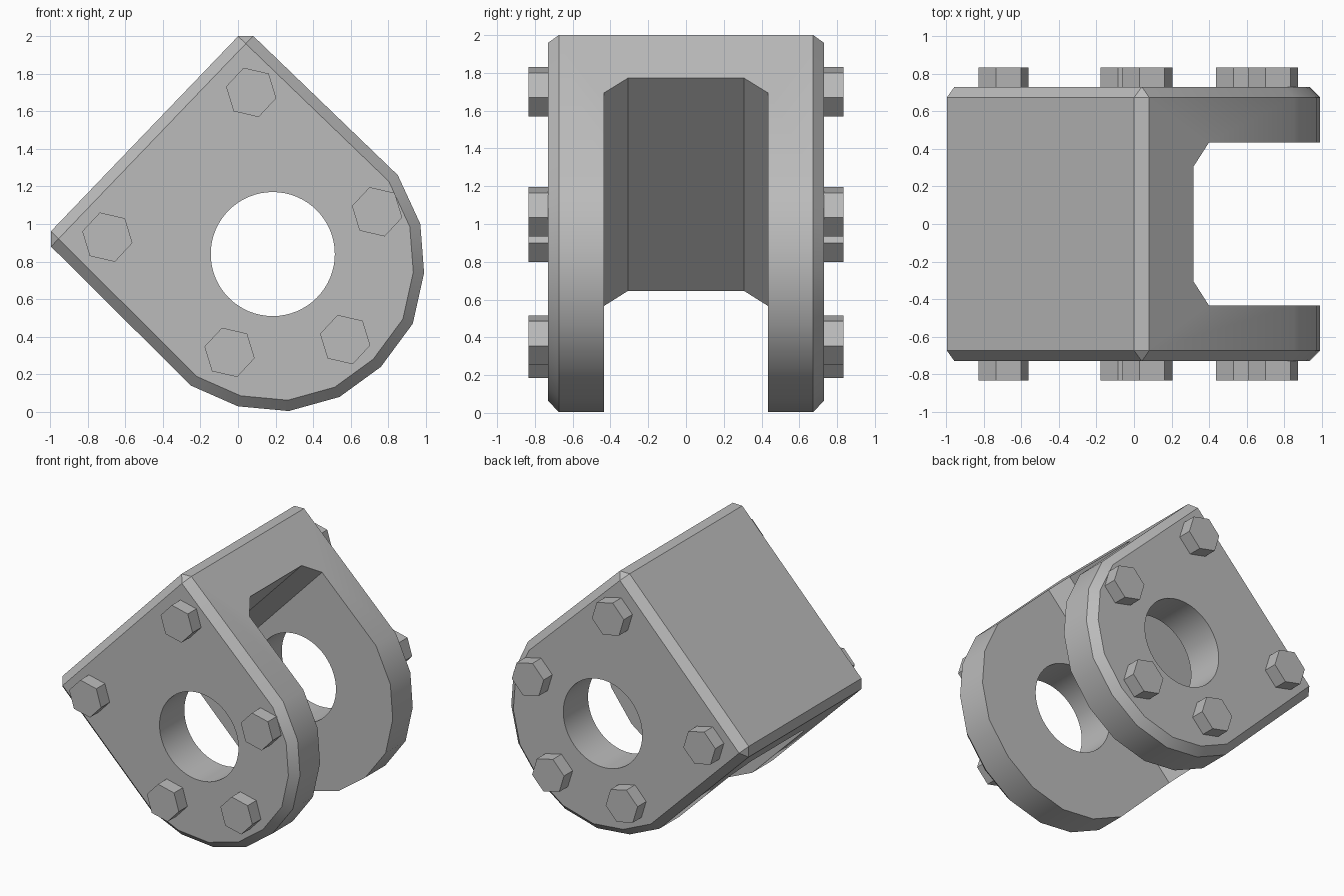
import bpy, bmesh
from math import radians, cos, sin, pi
from mathutils import Vector

cube = bpy.data.objects.get("Cube")
if cube:
    bpy.data.objects.remove(cube, do_unlink=True)

grey = bpy.data.materials.new("steel_grey")
grey.use_nodes = True
colour = (0.5, 0.5, 0.5, 1)
grey.diffuse_color = colour
grey.node_tree.nodes["Principled BSDF"].inputs["Base Color"].default_value = colour


def prism(name, points, sweep):
    """Closed solid: a flat outline swept along a vector."""
    bm = bmesh.new()
    base = bm.faces.new([bm.verts.new(p) for p in points])
    out = bmesh.ops.extrude_face_region(bm, geom=[base])
    moved = [v for v in out["geom"] if isinstance(v, bmesh.types.BMVert)]
    bmesh.ops.translate(bm, verts=moved, vec=sweep)
    bmesh.ops.recalc_face_normals(bm, faces=bm.faces)
    mesh = bpy.data.meshes.new(name)
    bm.to_mesh(mesh)
    bm.free()
    mesh.materials.append(grey)
    obj = bpy.data.objects.new(name, mesh)
    bpy.context.collection.objects.link(obj)
    return obj


def ring(x, z, y, radius, sides, start=0.0):
    """Regular polygon in an upright plane."""
    angles = [start + 2 * pi * i / sides for i in range(sides)]
    return [(x + radius * cos(a), y, z + radius * sin(a)) for a in angles]


def activate(obj):
    bpy.ops.object.select_all(action="DESELECT")
    obj.select_set(True)
    bpy.context.view_layer.objects.active = obj


def smooth(obj):
    activate(obj)
    bpy.ops.object.shade_smooth_by_angle(angle=radians(30))


# Fork block: square back, rounded nose, chamfered all round
HALF = 0.73
outline = [(0.04, 2.04), (0.85, 1.26), (0.97, 1.0), (0.99, 0.74), (0.93, 0.47),
           (0.76, 0.24), (0.54, 0.08), (0.27, 0.005), (0, 0.03), (-0.25, 0.14),
           (-1.035, 0.92)]
fork = prism("fork_bracket", [(x, -HALF, z) for x, z in outline], (0, 2 * HALF, 0))
activate(fork)
bevel = fork.modifiers.new("chamfer", "BEVEL")
bevel.width = 0.057
bevel.segments = 1
bevel.limit_method = "ANGLE"
bevel.angle_limit = radians(30)
bpy.ops.object.modifier_apply(modifier=bevel.name)

# Slot between the prongs, with chamfered inner corners
along = Vector((0.691, 0, 0.723))
outward = Vector((0.723, 0, -0.691))
corner = Vector((0.32, 0, 1.775)) - along * 2.5
section = [(0, -0.307), (0, 0.307), (0.113, 0.434), (3, 0.434), (3, -0.434), (0.113, -0.434)]
slot = prism("slot_cutter", [corner + outward * u + Vector((0, y, 0)) for u, y in section],
             along * 4)

# Pin hole through both prongs
hole = prism("pin_hole_cutter", ring(0.185, 0.84, -1, 0.33, 64), (0, 2, 0))

for cutter in (slot, hole):
    activate(fork)
    cut = fork.modifiers.new("cut", "BOOLEAN")
    cut.operation = "DIFFERENCE"
    cut.solver = "EXACT"
    cut.object = cutter
    bpy.ops.object.modifier_apply(modifier=cut.name)
    bpy.data.objects.remove(cutter, do_unlink=True)
smooth(fork)

# Hexagonal bolt heads on both outer faces
bolts = {"top": (0.07, 1.70), "back": (-0.695, 0.93), "nose": (0.74, 1.065),
         "lower_back": (-0.045, 0.317), "lower_nose": (0.57, 0.385)}
for side, sign in (("front", -1), ("rear", 1)):
    for place, (x, z) in bolts.items():
        bolt = prism(f"{side}_{place}_bolt", ring(x, z, sign * 0.72, 0.137, 6, radians(47)),
                     (0, sign * 0.113, 0))
        smooth(bolt)
